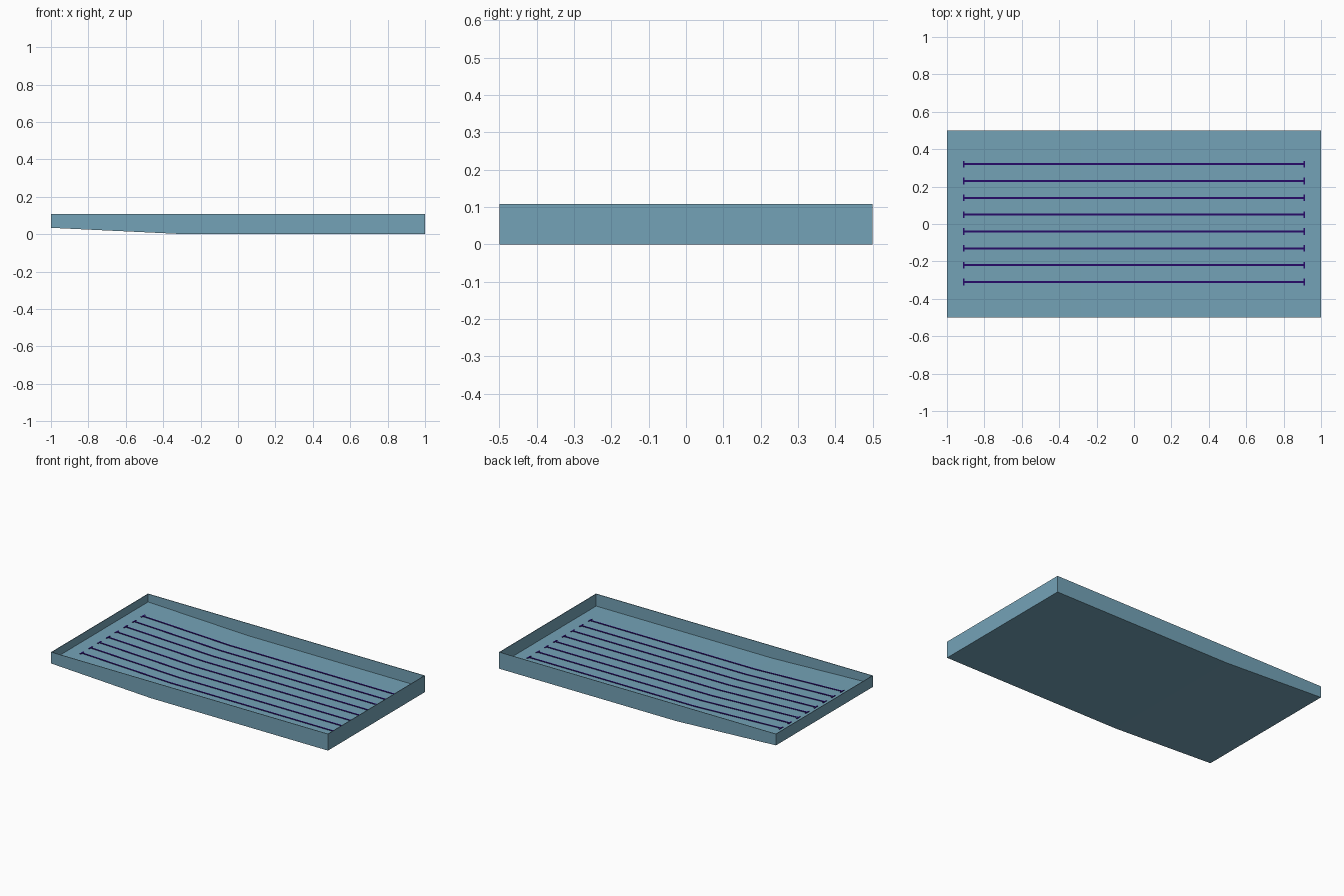
import bpy, bmesh

if "Cube" in bpy.data.objects:
    bpy.data.objects.remove(bpy.data.objects["Cube"])

def material(name, rgb):
    m = bpy.data.materials.new(name)
    m.diffuse_color = (*rgb, 1)
    m.use_nodes = True
    m.node_tree.nodes["Principled BSDF"].inputs["Base Color"].default_value = m.diffuse_color
    return m

TEAL = material("dusty teal", (0.175, 0.365, 0.475))
INDIGO = material("deep indigo", (0.02, 0.003, 0.14))

BEND, RIM, WALL = -0.28, 0.108, 0.004   # bend position, rim height, wall thickness

def bottom(x):
    """Underside height: flat, then rising towards the left end."""
    return 0.034 * max(0, (BEND - x) / (BEND + 1))

def top(x):
    """Height of the floor's upper surface."""
    return bottom(x) * 0.8 + 0.029

def prism(name, profile, y0, y1, mat):
    """Extrude an x-z outline from y0 to y1."""
    bm = bmesh.new()
    face = bm.faces.new([bm.verts.new((x, y0, z)) for x, z in profile])
    ext = bmesh.ops.extrude_face_region(bm, geom=[face])
    moved = [v for v in ext["geom"] if isinstance(v, bmesh.types.BMVert)]
    bmesh.ops.translate(bm, vec=(0, y1 - y0, 0), verts=moved)
    bmesh.ops.recalc_face_normals(bm, faces=bm.faces)
    mesh = bpy.data.meshes.new(name)
    bm.to_mesh(mesh)
    bm.free()
    mesh.materials.append(mat)
    ob = bpy.data.objects.new(name, mesh)
    bpy.context.collection.objects.link(ob)
    return ob

def band(x0, x1, low, high):
    """Outline between two height functions, with a point at the bend."""
    xs = [x0] + ([BEND] if x0 < BEND < x1 else []) + [x1]
    return [(x, low(x)) for x in xs] + [(x, high(x)) for x in reversed(xs)]

# bent floor slab
prism("tray_floor", band(-1 + WALL, 1 - WALL, bottom, top), -0.5 + WALL / 2, 0.5 - WALL / 2, TEAL)

# long side walls follow the bent underside
rim = lambda x: RIM
prism("front_wall", band(-1, 1, bottom, rim), -0.5, -0.5 + WALL, TEAL)
prism("back_wall", band(-1, 1, bottom, rim), 0.5 - WALL, 0.5, TEAL)

# short end walls
prism("left_wall", band(-1, -1 + WALL, bottom, rim), -0.5, 0.5, TEAL)
prism("right_wall", band(1 - WALL, 1, bottom, rim), -0.5, 0.5, TEAL)

# eight dark stripes with a short crossbar at each end
raised = lambda x: top(x) + 0.003
sunk = lambda x: top(x) - 0.002
for i in range(8):
    y = 0.32 - 0.09 * i
    prism(f"stripe_{i + 1}", band(-0.91, 0.91, sunk, raised), y - 0.005, y + 0.005, INDIGO)
    for side, x in (("left", -0.91), ("right", 0.91)):
        prism(f"stripe_{i + 1}_{side}_crossbar", band(x - 0.004, x + 0.004, sunk, raised),
              y - 0.018, y + 0.018, INDIGO)
